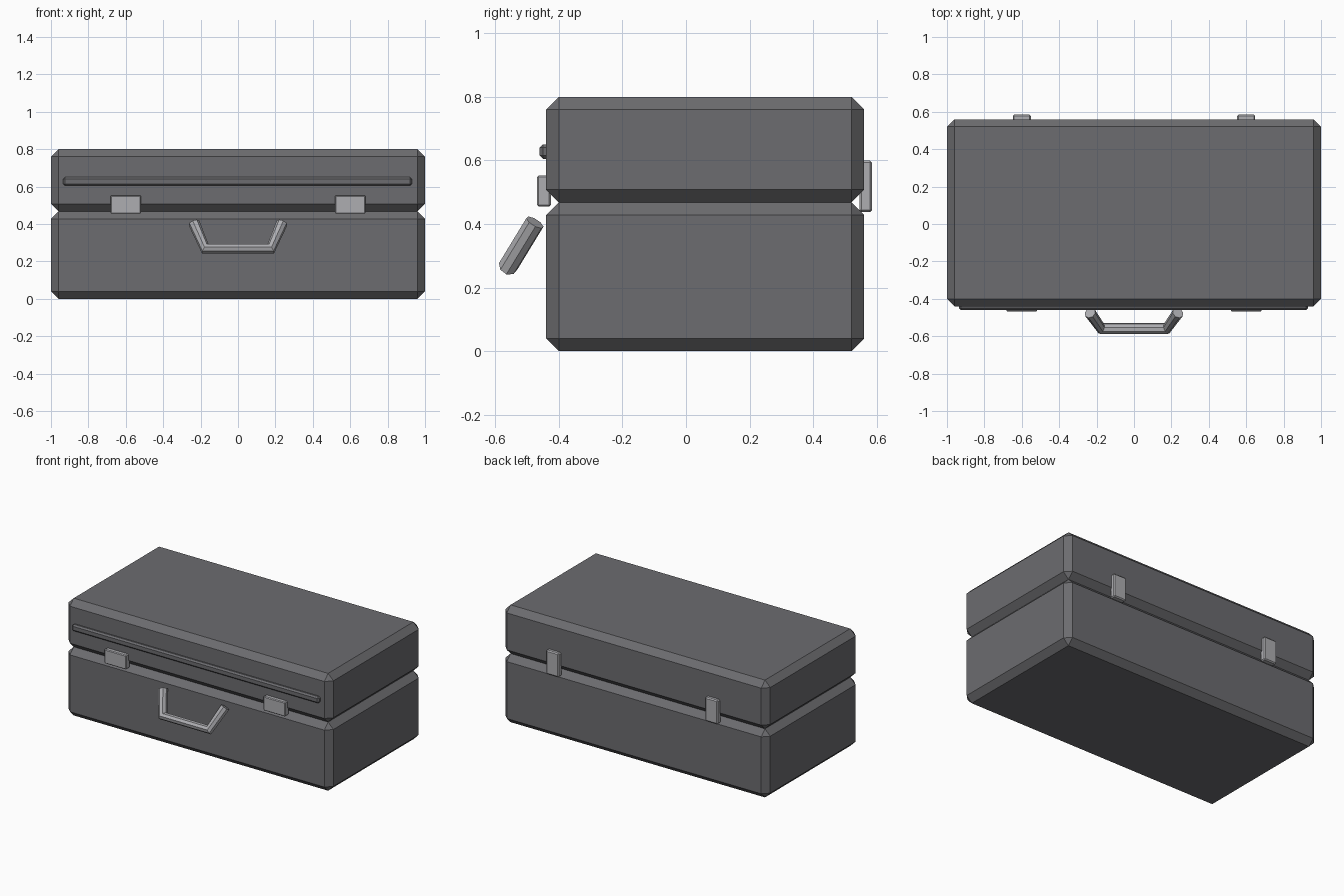
import bpy
import bmesh
from mathutils import Vector

default = bpy.data.objects.get("Cube")
if default:
    bpy.data.objects.remove(default, do_unlink=True)


def material(name, rgb):
    mat = bpy.data.materials.new(name)
    mat.use_nodes = True
    mat.diffuse_color = (*rgb, 1)
    mat.node_tree.nodes["Principled BSDF"].inputs["Base Color"].default_value = (*rgb, 1)
    return mat


charcoal = material("charcoal shell", (0.15, 0.15, 0.16))
steel = material("steel fittings", (0.42, 0.42, 0.44))


def box(name, low, high, bevel, mat):
    """Chamfered box spanning two opposite corners."""
    low, high = Vector(low), Vector(high)
    size, middle = high - low, (low + high) / 2
    bm = bmesh.new()
    bmesh.ops.create_cube(bm, size=1)
    for v in bm.verts:
        v.co = Vector(a * b for a, b in zip(v.co, size)) + middle
    bmesh.ops.bevel(bm, geom=bm.edges[:], offset=bevel, segments=1,
                    affect='EDGES', profile=0.5)
    mesh = bpy.data.meshes.new(name)
    bm.to_mesh(mesh)
    bm.free()
    mesh.materials.append(mat)
    obj = bpy.data.objects.new(name, mesh)
    bpy.context.collection.objects.link(obj)
    return obj


# Case shells, chamfered so a groove forms where they meet
box("case_base", (-1, -0.44, 0), (1, 0.56, 0.468), 0.04, charcoal)
box("case_lid", (-1, -0.44, 0.468), (1, 0.56, 0.8), 0.04, charcoal)

# Long trim strip on the lid front
box("lid_trim_strip", (-0.935, -0.46, 0.605), (0.93, -0.42, 0.65), 0.01, charcoal)

# Front latches and rear hinges
for side, s in (("left", 1), ("right", -1)):
    x = 0.6 * s
    box(side + "_latch", (x - 0.082, -0.468, 0.455), (x + 0.082, -0.425, 0.552), 0.005, steel)
    box(side + "_hinge", (x - 0.048, 0.545, 0.437), (x + 0.048, 0.585, 0.6), 0.007, steel)

# Carrying handle: eight-sided tube swept along a drooping path
path = [(-0.235, -0.475, 0.405), (-0.175, -0.559, 0.267),
        (0.175, -0.559, 0.267), (0.235, -0.475, 0.405)]
curve = bpy.data.curves.new("handle", 'CURVE')
curve.dimensions = '3D'
curve.bevel_depth = 0.031
curve.bevel_resolution = 2
curve.use_fill_caps = True
spline = curve.splines.new('POLY')
spline.points.add(len(path) - 1)
for point, co in zip(spline.points, path):
    point.co = (*co, 1)
spline.use_smooth = False
curve.materials.append(steel)
handle = bpy.data.objects.new("handle", curve)
bpy.context.collection.objects.link(handle)
